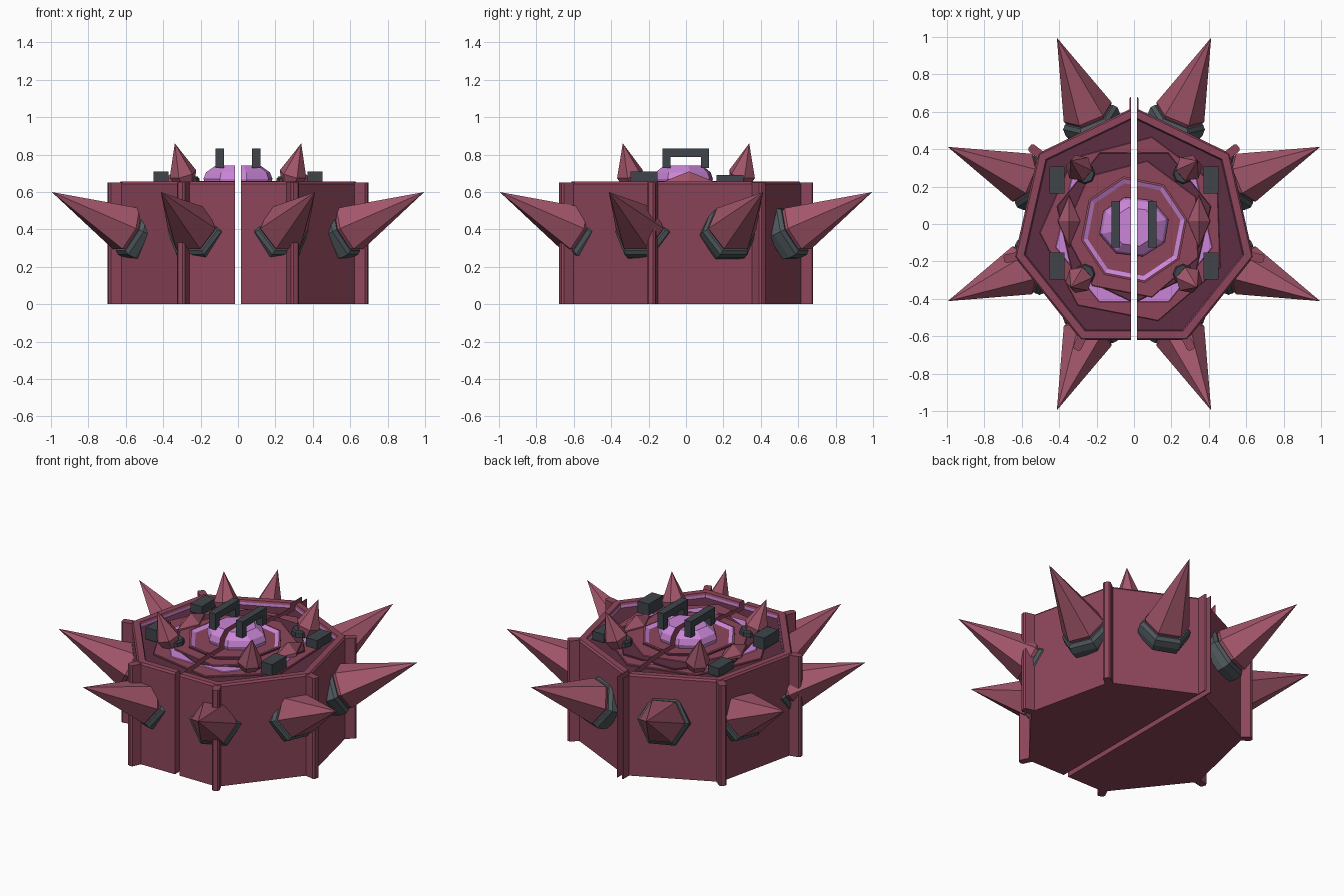
import bpy, bmesh, math
from mathutils import Vector, Matrix

if "Cube" in bpy.data.objects:
    bpy.data.objects.remove(bpy.data.objects["Cube"])

def material(name, rgb):
    m = bpy.data.materials.new(name)
    m.diffuse_color = (*rgb, 1)
    m.use_nodes = True
    m.node_tree.nodes["Principled BSDF"].inputs["Base Color"].default_value = m.diffuse_color
    return m

MATS = [material("maroon", (0.27, 0.062, 0.105)),
        material("dark_maroon", (0.11, 0.028, 0.056)),
        material("violet", (0.60, 0.24, 0.68)),
        material("slate", (0.050, 0.060, 0.070)),
        material("rose", (0.37, 0.095, 0.15)),
        material("light_slate", (0.080, 0.100, 0.112))]
MAROON, DARK, VIOLET, SLATE, ROSE, LIGHT_SLATE = range(6)
CY = -0.03      # centre of the seven-sided body
GAP = 0.017     # half width of the slot between the halves

def finish(name, bm, mat=None):
    bmesh.ops.recalc_face_normals(bm, faces=bm.faces)
    me = bpy.data.meshes.new(name)
    for f in bm.faces:
        if mat is not None:
            f.material_index = mat
    bm.to_mesh(me)
    bm.free()
    for m in MATS:
        me.materials.append(m)
    ob = bpy.data.objects.new(name, me)
    bpy.context.collection.objects.link(ob)
    return ob

def loft(sides, profile, mats, rot=0.0, matrix=None):
    """Stack of regular polygons given as (radius, z); mats = one per band, last is the cap."""
    bm = bmesh.new()
    rings = []
    for r, z in profile:
        n = 1 if r == 0 else sides
        rings.append([bm.verts.new((r * math.cos(rot + math.tau * i / sides),
                                    r * math.sin(rot + math.tau * i / sides), z))
                      for i in range(n)])
    for a, b, m in zip(rings, rings[1:], mats):
        for i in range(sides):
            j = (i + 1) % sides
            quad = [a[i], a[j], b[j], b[i]] if len(b) > 1 else [a[i], a[j], b[0]]
            bm.faces.new(quad).material_index = m
    bm.faces.new(rings[0][::-1]).material_index = mats[0]
    if len(rings[-1]) > 1:
        bm.faces.new(rings[-1]).material_index = mats[-1]
    if matrix:
        bm.transform(matrix)
    return bm

def split(name, bm):
    """Cut the part into a left and a right half with the slot between them."""
    for side, s in (("left", -1), ("right", 1)):
        half = bm.copy()
        bmesh.ops.bisect_plane(half, geom=half.verts[:] + half.edges[:] + half.faces[:],
                               plane_co=(s * GAP, 0, 0), plane_no=(s, 0, 0), clear_inner=True)
        edges = [e for e in half.edges if e.is_boundary]
        for f in bmesh.ops.holes_fill(half, edges=edges, sides=0)["faces"]:
            f.material_index = MAROON
        finish(f"{name}_{side}", half)
    bm.free()

def box(name, size, loc, mat):
    bm = bmesh.new()
    bmesh.ops.create_cube(bm, size=1, matrix=Matrix.Translation(loc) @ Matrix.Diagonal((*size, 1)))
    return finish(name, bm, mat)

centre = Matrix.Translation((0, CY, 0))
UP = math.pi / 2

# body with raised rim and recessed dark floor
split("body", loft(7, [(0.655, 0), (0.655, 0.643), (0.645, 0.655), (0.603, 0.655),
                       (0.597, 0.642), (0.595, 0.625)],
                   [MAROON, MAROON, MAROON, MAROON, VIOLET, DARK], UP, centre))

# stepped plates on the floor: name, radius, top, colour, rotation, shift in y
for name, r, top, mat, rot, cy in (
        ("outer_plate", 0.505, 0.635, MAROON, UP - 0.19, CY),
        ("violet_layer", 0.43, 0.639, VIOLET, UP, CY),
        ("dark_layer", 0.423, 0.643, DARK, UP + math.pi / 7, 0.0),
        ("middle_plate", 0.375, 0.647, MAROON, UP - 0.19, CY)):
    split(name, loft(7, [(r, 0.61), (r, top - 0.004), (r - 0.004, top)], [mat] * 3, rot,
                     Matrix.Translation((0, cy, 0))))

# inner plate: raised edge, violet slope facing the middle, lower maroon seat
split("inner_plate", loft(8, [(0.29, 0.62), (0.29, 0.658), (0.278, 0.66), (0.243, 0.642)],
                          [DARK, MAROON, VIOLET, MAROON], 0.2, centre))

# faceted dome in the middle
split("dome", loft(8, [(0.165, 0.63), (0.178, 0.67), (0.165, 0.705), (0.115, 0.742)],
                   [VIOLET] * 4, 0.25,
                   Matrix.Translation((0, -0.015, 0)) @ Matrix.Diagonal((1.07, 0.92, 1, 1))))

# corner ribs
for k in range(7):
    bm = bmesh.new()
    bmesh.ops.create_cube(bm, size=1, matrix=centre @ Matrix.Rotation(UP + k * math.tau / 7, 4, 'Z')
                          @ Matrix.Translation((0.668, 0, 0.325)) @ Matrix.Diagonal((0.09, 0.046, 0.65, 1)))
    upright = [e for e in bm.edges if (e.verts[0].co.xy - e.verts[1].co.xy).length < 1e-4
               and e.verts[0].co.xy.length > 0.66]
    bmesh.ops.bevel(bm, geom=upright, offset=0.01, segments=1, affect='EDGES')
    if k == 0:
        split("rib_back", bm)
    else:
        finish(f"rib_{k}", bm, MAROON)

# eight large spikes with slate collars, tilted upwards
for k in range(8):
    a = math.tau * (k + 0.5) / 8
    radial = Vector((math.cos(a), math.sin(a), 0))
    tip = radial * 1.078 + Vector((0, 0, 0.6))
    root = radial * 0.575 + Vector((0, 0, 0.372))
    axis = tip - root
    m = Matrix.Translation(root) @ axis.to_track_quat('Z', 'Y').to_matrix().to_4x4()
    finish(f"spike_{k}", loft(6, [(0.115, 0), (0.125, 0.055), (0.138, 0.08), (0, axis.length)],
                              [ROSE] * 3, 0, m))
    finish(f"spike_collar_{k}", loft(6, [(0.145, -0.04), (0.157, 0.0), (0.157, 0.04), (0.14, 0.06)],
                                     [LIGHT_SLATE] * 4, 0, m))

for sx in (-1, 1):
    side = "left" if sx < 0 else "right"
    # arched handle over the dome
    bm = bmesh.new()
    pts = [(-0.125, 0.728), (-0.125, 0.832), (0.122, 0.832), (0.122, 0.728),
           (0.08, 0.728), (0.08, 0.787), (-0.083, 0.787), (-0.083, 0.728)]
    face = bm.faces.new([bm.verts.new((sx * 0.097 - 0.023, y, z)) for y, z in pts])
    ext = bmesh.ops.extrude_face_region(bm, geom=[face])["geom"]
    bmesh.ops.translate(bm, vec=(0.046, 0, 0), verts=[v for v in ext if isinstance(v, bmesh.types.BMVert)])
    finish(f"handle_{side}", bm, SLATE)

    # low ridge beside the dome
    m = Matrix.Translation((sx * 0.347, 0.015, 0)) @ Matrix.Diagonal((0.062, 0.145, 1, 1))
    finish(f"ridge_{side}", loft(4, [(1, 0.63), (0.95, 0.655), (0, 0.71)], [ROSE] * 2, 0, m))

    for sy in (-1, 1):
        end = side + ("_front" if sy < 0 else "_back")
        # slate blocks
        top = 0.71 if sy < 0 else 0.69
        box(f"block_{end}", (0.08, 0.145, top - 0.635),
            (sx * 0.412, 0.235 if sy > 0 else -0.225, (top + 0.635) / 2), SLATE)
        # small leaning spikes with collars
        root = Vector((sx * 0.275, sy * 0.282, 0.62))
        axis = Vector((sx * 0.338, sy * 0.338, 0.86)) - root
        m = Matrix.Translation(root) @ axis.to_track_quat('Z', 'Y').to_matrix().to_4x4()
        finish(f"small_spike_{end}", loft(6, [(0.045, 0), (0.075, 0.08), (0, axis.length)],
                                          [ROSE] * 2, 0, m))
        finish(f"small_collar_{end}", loft(8, [(0.055, 0.62), (0.055, 0.672), (0.047, 0.682)],
                                           [SLATE] * 3, 0, Matrix.Translation((sx * 0.262, sy * 0.268, 0))))
